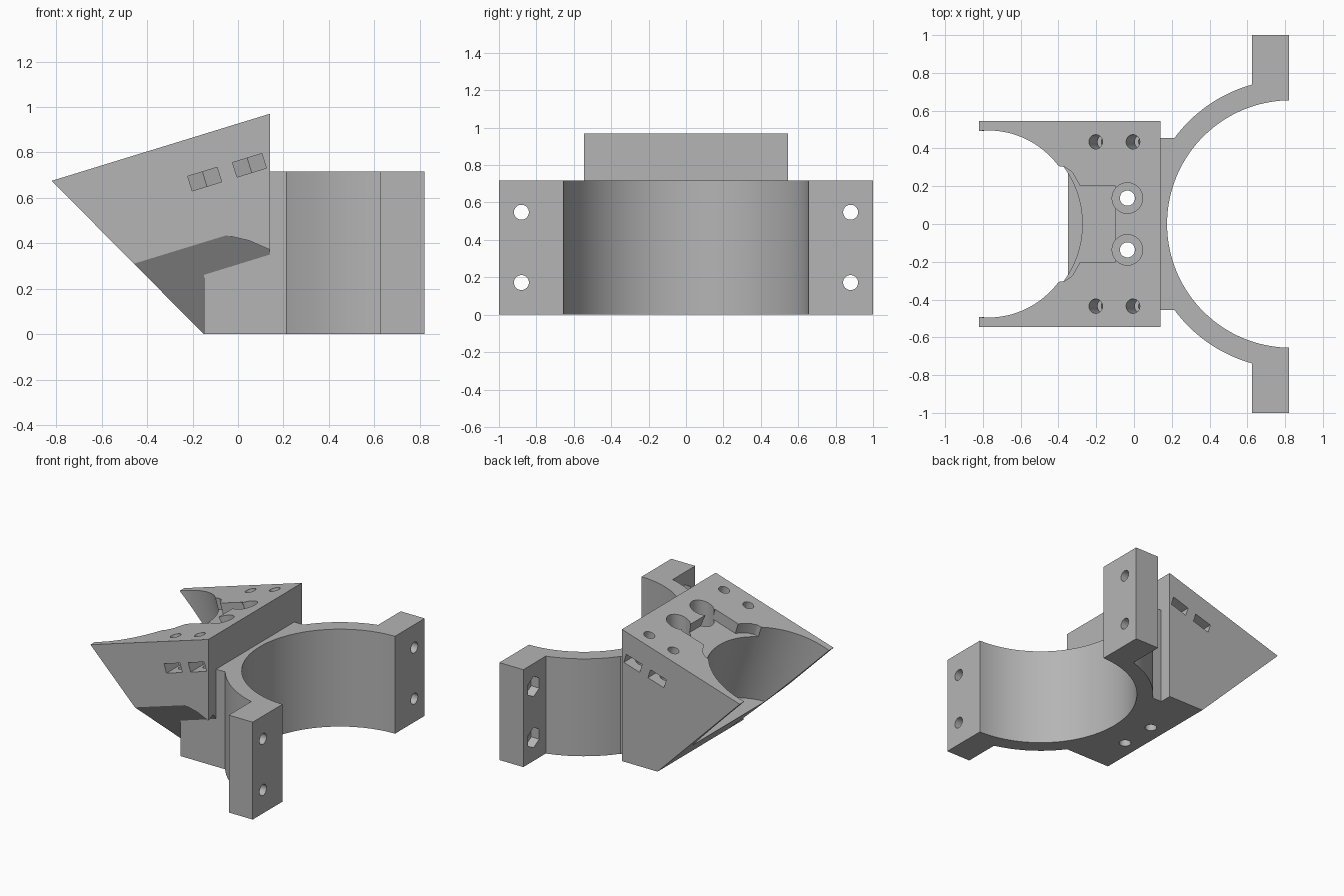
import bpy, bmesh
from math import sin, cos, pi, atan2, asin, radians
from mathutils import Vector

old = bpy.data.objects.get("Cube")
if old:
    bpy.data.objects.remove(old, do_unlink=True)

grey = bpy.data.materials.new("plain grey")
grey.use_nodes = True
grey.diffuse_color = (0.46, 0.46, 0.46, 1)
grey.node_tree.nodes["Principled BSDF"].inputs["Base Color"].default_value = (0.46, 0.46, 0.46, 1)

TILT = atan2(0.295, 0.96)


def tilted(u, y, w):
    """Point u along the sloping top from its tip, w straight below it."""
    return Vector((-0.82 + u * cos(TILT) + w * sin(TILT), y,
                   0.675 + u * sin(TILT) - w * cos(TILT)))


def upright(x, y, z):
    return Vector((x, y, z))


def finish(name, bm):
    bmesh.ops.recalc_face_normals(bm, faces=bm.faces)
    mesh = bpy.data.meshes.new(name)
    bm.to_mesh(mesh)
    bm.free()
    mesh.materials.append(grey)
    ob = bpy.data.objects.new(name, mesh)
    bpy.context.collection.objects.link(ob)
    return ob


def hull(name, points):
    bm = bmesh.new()
    for p in points:
        bm.verts.new(p)
    bmesh.ops.convex_hull(bm, input=bm.verts)
    loose = [v for v in bm.verts if not v.link_faces]
    bmesh.ops.delete(bm, geom=loose, context='VERTS')
    bmesh.ops.dissolve_limit(bm, angle_limit=0.005, verts=bm.verts, edges=bm.edges)
    return finish(name, bm)


def prism(name, outline, lo, hi, frame=upright):
    """Convex outline in the first two axes, drawn out along the third."""
    return hull(name, [frame(a, b, c) for a, b in outline for c in (lo, hi)])


def ring(ca, cb, r, n=32, start=0.0):
    return [(ca + r * cos(start + 2 * pi * i / n), cb + r * sin(start + 2 * pi * i / n))
            for i in range(n)]


def combine(target, other, operation='DIFFERENCE'):
    mod = target.modifiers.new("combine", 'BOOLEAN')
    mod.operation, mod.solver, mod.object = operation, 'EXACT', other
    bpy.context.view_layer.objects.active = target
    bpy.ops.object.modifier_apply(modifier=mod.name)
    bpy.data.objects.remove(other, do_unlink=True)


def shade(ob):
    bpy.ops.object.select_all(action='DESELECT')
    ob.select_set(True)
    bpy.context.view_layer.objects.active = ob
    bpy.ops.object.shade_smooth_by_angle(angle=radians(30))


def along_y(x, z, y):
    return Vector((x, y, z))


def along_x(y, z, x):
    return Vector((x, y, z))


# Wedge-shaped saddle block
saddle = prism("saddle_block", [(-0.82, 0.675), (0.14, 0.97), (0.14, 0), (-0.15, 0)],
               -0.545, 0.545, along_y)

# Sloping undercut on the front side
edge = [(-0.1, 0.455), (0.664, 0.455), (0.9, 0.658)]
points = [tilted(u, y, w) for u, w in edge for y in (-0.6, -0.545)]
for u in (-0.1, 0.9):
    points += [tilted(u, -0.455, 0.592), tilted(u, -0.255, 0.898)]
    points += [tilted(u, y, 1.6) for y in (-0.6, -0.255)]
combine(saddle, hull("undercut", points))

# Neck that carries the saddle
combine(saddle, prism("neck", [(-0.15, 0), (0.14, 0), (0.14, 0.45), (-0.15, 0.35)],
                      -0.455, 0.455, along_y), 'UNION')

# Round seat, square to the sloping top
combine(saddle, prism("seat_bore", ring(0.052, 0, 0.495, 96), -0.3, 0.592, tilted))

# Shallow recess behind the seat, flared at its mouth
combine(saddle, prism("recess", [(0.4, -0.2), (0.755, -0.2), (0.755, 0.2), (0.4, 0.2)],
                      -0.1, 0.08, tilted))
combine(saddle, prism("recess_mouth", [(0.3, -0.31), (0.47, -0.305), (0.515, -0.275), (0.56, -0.2),
                                       (0.56, 0.2), (0.515, 0.275), (0.47, 0.305), (0.3, 0.31)],
                      -0.1, 0.08, tilted))

for side in (-1, 1):
    # Upright bolt holes with wide heads
    combine(saddle, prism("bolt_head", ring(-0.035, side * 0.137, 0.081), 0.55, 1.2))
    combine(saddle, prism("bolt_hole", ring(-0.035, side * 0.137, 0.04), -0.1, 0.7))
    # Tilted screw holes with side slots for their nuts
    for u in (0.646, 0.852):
        combine(saddle, prism("screw_hole", ring(u, side * 0.435, 0.038), -0.1, 0.33, tilted))
        slot = ring(u, side * 0.435, 0.078, 6, pi / 2)
        slot += [(u - 0.0675, side * 0.6), (u + 0.0675, side * 0.6)]
        combine(saddle, prism("nut_slot", slot, 0.157, 0.224, tilted))
shade(saddle)

# Half clamp: one side of the outline, mirrored
CX, R_IN, R_OUT = 0.83, 0.655, 0.766
half = []
a0, a1 = pi - asin(0.455 / R_OUT), pi - asin(0.738 / R_OUT)
half.append((0.14, 0.455))
for i in range(17):
    a = a0 + (a1 - a0) * i / 16
    half.append((CX + R_OUT * cos(a), R_OUT * sin(a)))
half += [(0.625, 1.0), (0.82, 1.0)]
b0 = pi / 2 + 0.015
for i in range(41):
    a = b0 + (pi - b0) * i / 40
    half.append((CX + R_IN * cos(a), R_IN * sin(a)))
outline = half + [(x, -y) for x, y in reversed(half[:-1])]
bm = bmesh.new()
face = bm.faces.new([bm.verts.new((x, y, 0)) for x, y in outline])
drawn = bmesh.ops.extrude_face_region(bm, geom=[face])
bmesh.ops.translate(bm, vec=(0, 0, 0.717),
                    verts=[v for v in drawn["geom"] if isinstance(v, bmesh.types.BMVert)])
clamp = finish("half_clamp", bm)

# Flange bolt holes with hexagonal nut pockets at the back
for y in (-0.88, 0.88):
    for z in (0.172, 0.548):
        combine(clamp, prism("flange_hole", ring(y, z, 0.04), 0.5, 0.9, along_x))
        combine(clamp, prism("nut_pocket", ring(y, z, 0.075, 6, pi / 2), 0.5, 0.69, along_x))
shade(clamp)
